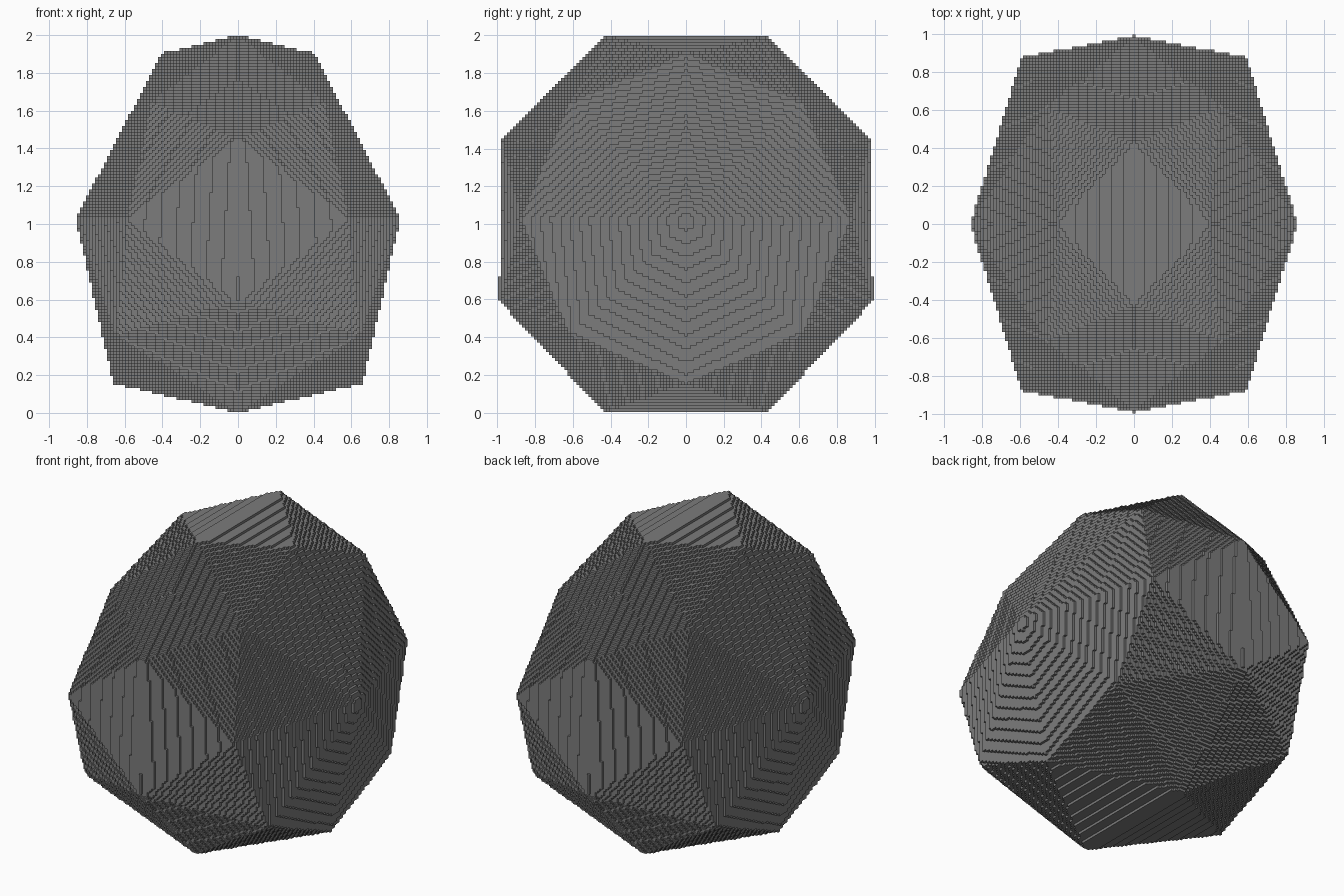
import bpy
import bmesh
import math

cube = bpy.data.objects.get("Cube")
if cube:
    bpy.data.objects.remove(cube, do_unlink=True)

# One stone grey
stone = bpy.data.materials.new("stone_grey")
stone.use_nodes = True
grey = (0.2, 0.2, 0.2, 1)
stone.diffuse_color = grey
stone.node_tree.nodes["Principled BSDF"].inputs["Base Color"].default_value = grey

MID = 1.03
bm = bmesh.new()

# Central ridge: an octagon in the middle plane, listed from the top round to +y
half_ridge = [(0.42, 2.0), (0.98, 1.45), (0.99, 0.59), (0.43, 0.0)]
ridge_points = half_ridge + [(-y, z) for y, z in reversed(half_ridge)]
ridge = [bm.verts.new((0, y, z)) for y, z in ridge_points]

# Each flank: a turned octagonal rim, wider at the bottom, rising to a point
rim_width = [0.40, 0.46, 0.59, 0.65, 0.66]
for side in (-1, 1):
    rim = []
    for i in range(8):
        angle = i * math.pi / 4
        width = rim_width[min(i, 8 - i)]
        rim.append(bm.verts.new((side * width, 0.875 * math.sin(angle),
                                 MID + 0.875 * math.cos(angle))))
    apex = bm.verts.new((side * 0.86, 0, MID))
    for i in range(8):
        after = rim[(i + 1) % 8]
        bm.faces.new((rim[i], after, apex))
        bm.faces.new((rim[i], ridge[i], after))
        bm.faces.new((rim[i], ridge[i - 1], ridge[i]))

bmesh.ops.recalc_face_normals(bm, faces=bm.faces)
mesh = bpy.data.meshes.new("faceted_boulder")
bm.to_mesh(mesh)
bm.free()
mesh.materials.append(stone)
boulder = bpy.data.objects.new("faceted_boulder", mesh)
bpy.context.collection.objects.link(boulder)

# Fine stepped blocks over the facets
blocks = boulder.modifiers.new("blocks", 'REMESH')
blocks.mode = 'BLOCKS'
blocks.octree_depth = 7
blocks.scale = 0.98
blocks.use_smooth_shade = False
